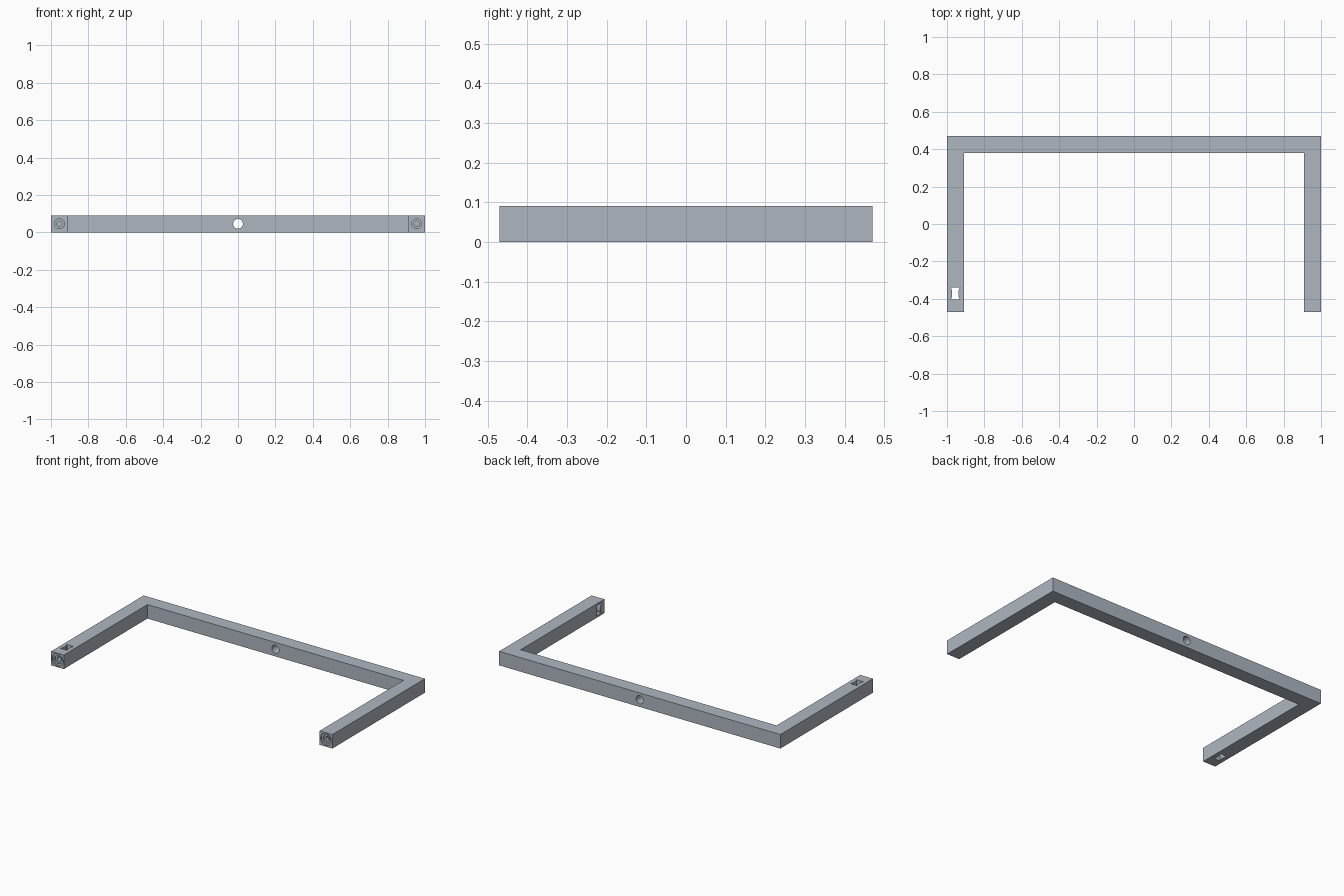
import bpy, bmesh, math

if "Cube" in bpy.data.objects:
    bpy.data.objects.remove(bpy.data.objects["Cube"])

H = 0.09       # bar thickness
Z = 0.046
AX = 1 - H / 2  # arm centre line
Y0, Y1 = -0.47, 0.47


def prism(name, outline, a, b, axis='Z', cutter=False):
    """Extrude a 2D outline between a and b along the given axis."""
    place = {'Z': lambda u, v, w: (u, v, w),
             'X': lambda u, v, w: (w, u, v),
             'Y': lambda u, v, w: (u, w, v)}[axis]
    bm = bmesh.new()
    lo = [bm.verts.new(place(u, v, a)) for u, v in outline]
    hi = [bm.verts.new(place(u, v, b)) for u, v in outline]
    bm.faces.new(lo)
    bm.faces.new(hi)
    n = len(outline)
    for i in range(n):
        j = (i + 1) % n
        bm.faces.new((lo[i], lo[j], hi[j], hi[i]))
    bmesh.ops.recalc_face_normals(bm, faces=bm.faces)
    me = bpy.data.meshes.new(name)
    bm.to_mesh(me)
    bm.free()
    ob = bpy.data.objects.new(name, me)
    bpy.context.collection.objects.link(ob)
    ob.hide_render = cutter
    return ob


def circle(cx, cy, r, n=48):
    return [(cx + r * math.cos(2 * math.pi * i / n),
             cy + r * math.sin(2 * math.pi * i / n)) for i in range(n)]


def waisted(cu, cv):
    """Rectangle with pinched long sides."""
    half = [(-0.024, -0.032), (0.024, -0.032), (0.017, -0.016), (0.017, 0.016),
            (0.024, 0.032), (-0.024, 0.032), (-0.017, 0.016), (-0.017, -0.016)]
    return [(cu + u, cv + v) for u, v in half]


def cut(target, cutter):
    m = target.modifiers.new(cutter.name, 'BOOLEAN')
    m.operation, m.solver, m.object = 'DIFFERENCE', 'EXACT', cutter
    bpy.context.view_layer.objects.active = target
    bpy.ops.object.modifier_apply(modifier=m.name)
    bpy.data.objects.remove(cutter)


# Blue-grey metal
metal = bpy.data.materials.new('metal')
metal.diffuse_color = (0.42, 0.47, 0.53, 1)
metal.use_nodes = True
metal.node_tree.nodes["Principled BSDF"].inputs["Base Color"].default_value = metal.diffuse_color

# U-shaped frame: back bar with two forward arms
I = 1 - H
frame = prism('frame', [(-1, Y0), (-I, Y0), (-I, Y1 - H), (I, Y1 - H),
                        (I, Y0), (1, Y0), (1, Y1), (-1, Y1)], 0, H)
frame.data.materials.append(metal)

# Round hole through the middle of the back bar
cut(frame, prism('back_hole', circle(0, Z, 0.026), 0.3, 0.6, 'Y', True))

# Windows: vertical through the left arm, upright and blind inside the right arm
cut(frame, prism('left_window', waisted(-AX, -0.372), -0.1, 0.2, 'Z', True))
cut(frame, prism('right_window', waisted(-0.415, Z), I - 0.05, 0.978, 'X', True))

# Stepped sockets in the arm ends, opening into the windows
for s, end in ((-1, -0.385), (1, -0.415)):
    for r, y in ((0.039, Y0 + 0.008), (0.026, Y0 + 0.018), (0.014, end)):
        cut(frame, prism('socket', circle(s * AX, Z, r), Y0 - 0.1, y, 'Y', True))

# Smooth the bores, keep edges sharp
bpy.ops.object.select_all(action='DESELECT')
frame.select_set(True)
bpy.context.view_layer.objects.active = frame
bpy.ops.object.shade_smooth_by_angle(angle=math.radians(30))
